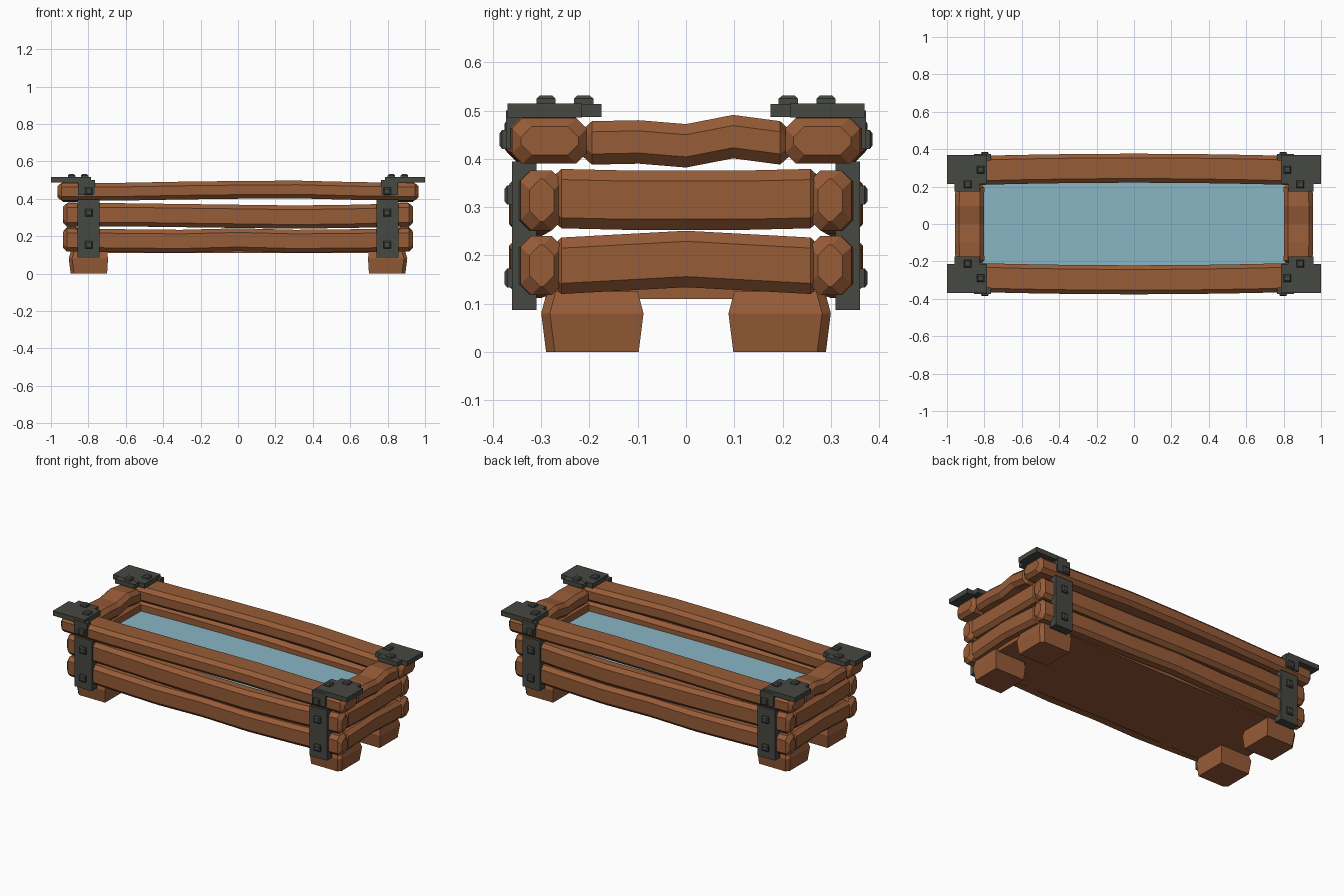
import bpy
import bmesh
from mathutils import Vector

if "Cube" in bpy.data.objects:
    bpy.data.objects.remove(bpy.data.objects["Cube"], do_unlink=True)


def material(name, rgb):
    m = bpy.data.materials.new(name)
    m.use_nodes = True
    m.diffuse_color = (*rgb, 1)
    bsdf = m.node_tree.nodes["Principled BSDF"]
    bsdf.inputs["Base Color"].default_value = (*rgb, 1)
    bsdf.inputs["Roughness"].default_value = 0.8
    return m


WOOD = material("brown wood", (0.31, 0.107, 0.039))
IRON = material("dark iron", (0.061, 0.065, 0.054))
WATER = material("blue water", (0.25, 0.465, 0.56))


def finish(bm, name, mat):
    bmesh.ops.recalc_face_normals(bm, faces=bm.faces)
    mesh = bpy.data.meshes.new(name)
    bm.to_mesh(mesh)
    bm.free()
    mesh.materials.append(mat)
    obj = bpy.data.objects.new(name, mesh)
    bpy.context.collection.objects.link(obj)
    return obj


def loft(bm, rings):
    """Skin a list of point rings and cap both ends."""
    rows = [[bm.verts.new(p) for p in ring] for ring in rings]
    n = len(rows[0])
    for a, b in zip(rows, rows[1:]):
        for i in range(n):
            bm.faces.new((a[i], a[(i + 1) % n], b[(i + 1) % n], b[i]))
    bm.faces.new(rows[0])
    bm.faces.new(rows[-1])


def octagon(w, h, c):
    """Half width, half height and corner cut."""
    return [(w, c - h), (w, h - c), (w - c, h), (c - w, h),
            (-w, h - c), (-w, c - h), (c - w, -h), (w - c, -h)]


def plank(name, along, side, half, inner, outer, low, high, bow, lifts):
    """Hewn beam on one side of the trough; lifts shape it up and down."""
    w, h = (outer - inner) / 2, (high - low) / 2
    mid, centre = (outer + inner) / 2, (high + low) / 2
    cut = 0.022
    count = len(lifts) - 1
    stations = [(-half, 0.018, lifts[0])]
    for i, lift in enumerate(lifts):
        stations.append(((half - 0.02) * (2 * i / count - 1), 0, lift))
    stations.append((half, 0.018, lifts[-1]))
    rings = []
    for s, shrink, lift in stations:
        out = mid + bow * (1 - (s / half) ** 2)
        ring = []
        for u, v in octagon(w - shrink, h - shrink, cut):
            across, z = side * (out + u), centre + v + lift
            ring.append((s, across, z) if along == "x" else (across, s, z))
        rings.append(ring)
    bm = bmesh.new()
    loft(bm, rings)
    return finish(bm, name, WOOD)


def box(bm, lo, hi):
    lo, hi = Vector(lo), Vector(hi)
    verts = bmesh.ops.create_cube(bm, size=1)["verts"]
    for v in verts:
        v.co = (lo + hi) / 2 + Vector(a * b for a, b in zip(v.co, hi - lo))


def bolt(bm, base, axis, height):
    """Square bolt head with a chamfered top, standing along an axis."""
    rings = []
    for rise, r in ((-0.01, 0.02), (height * 0.6, 0.02), (height, 0.013)):
        ring = []
        for a, b in ((-r, -r), (r, -r), (r, r), (-r, r)):
            off = (a, b, rise) if axis == "z" else (a, rise, b)
            ring.append(Vector(base) + Vector(off))
        rings.append(ring)
    loft(bm, rings)


# Plank walls: long sides, then short ends
for side, word in ((-1, "front"), (1, "back")):
    plank(word + "_low_plank", "x", side, 0.935, 0.255, 0.342, 0.118, 0.24,
          0.025, (0, -0.003, -0.006, 0.002, -0.006, -0.003, 0))
    plank(word + "_middle_plank", "x", side, 0.935, 0.255, 0.342, 0.252, 0.376,
          0.025, (0, 0, -0.004, -0.008, -0.012, -0.008, 0))
    plank(word + "_rim_plank", "x", side, 0.965, 0.205, 0.36, 0.39, 0.485,
          0.016, (0, 0, 0.006, 0.01, 0.012, 0.004, 0))
for side, word in ((-1, "right"), (1, "left")):
    plank(word + "_low_end_plank", "y", side, 0.278, 0.84, 0.93, 0.12, 0.237,
          0.004, (0, 0.007, 0.014, 0.007, 0))
    plank(word + "_middle_end_plank", "y", side, 0.278, 0.84, 0.93, 0.253, 0.376,
          0.004, (0.003, 0, 0, 0, 0.003))
    plank(word + "_rim_end_plank", "y", side, 0.215, 0.8, 0.955, 0.388, 0.478,
          0.002, (0, 0.002, -0.006, 0.013, 0))

# Floor and water surface
bm = bmesh.new()
box(bm, (-0.88, -0.29, 0.11), (0.88, 0.29, 0.14))
finish(bm, "floor", WOOD)
bm = bmesh.new()
box(bm, (-0.87, -0.285, 0.295), (0.87, 0.285, 0.315))
finish(bm, "water", WATER)

# Corner feet and iron brackets
for sx, xword in ((-1, "right"), (1, "left")):
    for sy, yword in ((-1, "front"), (1, "back")):
        corner = yword + "_" + xword

        # Foot swelling slightly below its tapered top, outer corner cut
        bm = bmesh.new()
        rings = []
        for z, grow in ((0, -0.01), (0.08, 0), (0.125, -0.012)):
            x0, x1 = 0.695 - grow / 2, 0.905 + grow
            y0, y1 = 0.088 - grow, 0.3 + grow
            c = 0.018
            flat = ((x0, y0), (x1, y0), (x1, y1 - c), (x1 - c, y1), (x0, y1))
            rings.append([(sx * x, sy * y, z) for x, y in flat])
        loft(bm, rings)
        finish(bm, corner + "_foot", WOOD)

        # Stepped top plate, folded flap and side strap
        bm = bmesh.new()
        box(bm, (0.785, 0.215, 0.486), (1, 0.37, 0.515))
        box(bm, (0.825, 0.175, 0.487), (0.96, 0.3, 0.514))
        box(bm, (0.765, 0.34, 0.42), (0.855, 0.373, 0.5))
        box(bm, (0.74, 0.31, 0.087), (0.857, 0.361, 0.395))
        bolt(bm, (0.82, 0.29, 0.515), "z", 0.016)
        bolt(bm, (0.89, 0.212, 0.515), "z", 0.016)
        bolt(bm, (0.797, 0.373, 0.44), "y", 0.013)
        for z in (0.153, 0.325):
            bolt(bm, (0.797, 0.361, z), "y", 0.015)
        for v in bm.verts:
            v.co.x *= sx
            v.co.y *= sy
        finish(bm, corner + "_bracket", IRON)
